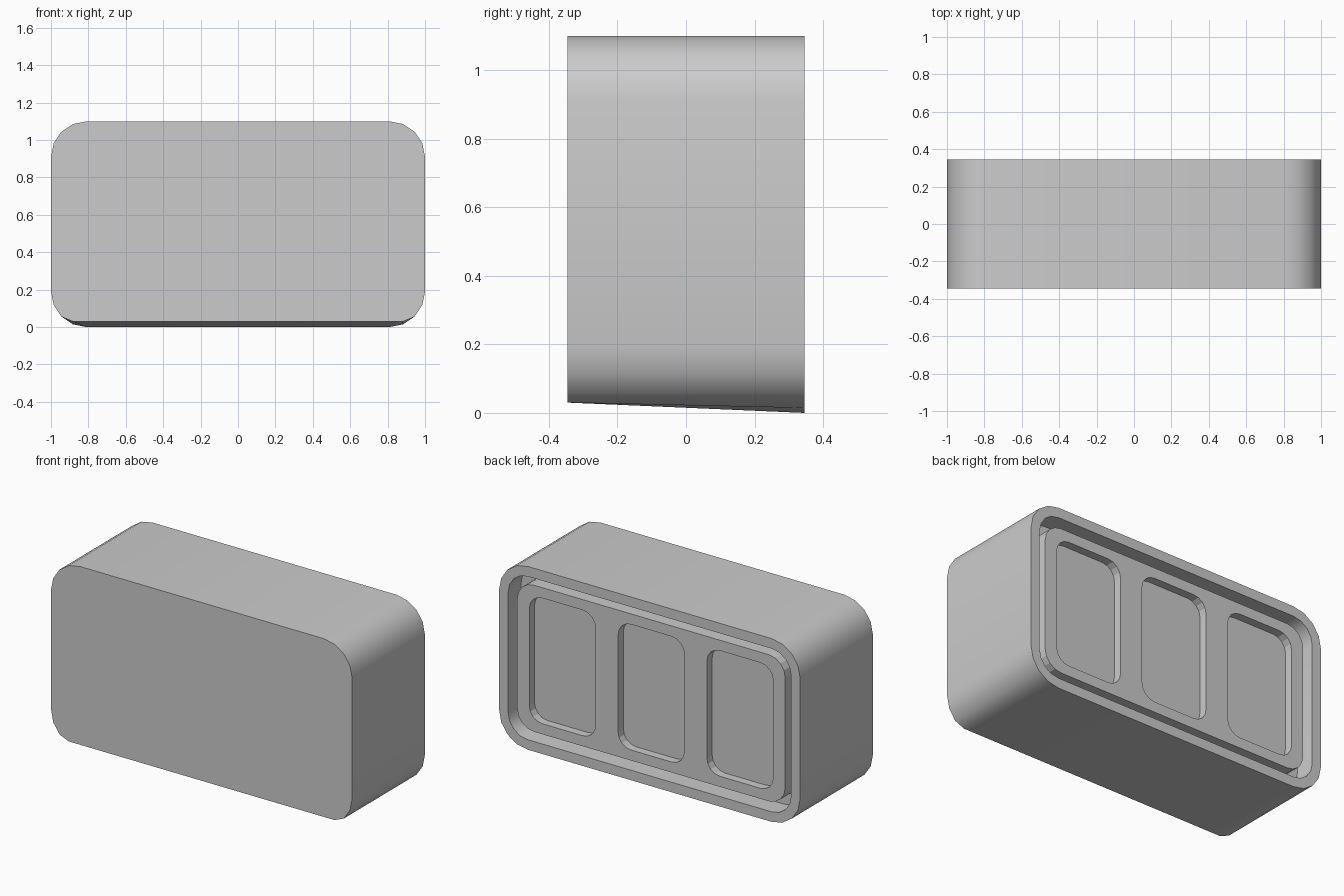
import bpy, bmesh
from math import sin, cos, pi

if "Cube" in bpy.data.objects:
    bpy.data.objects.remove(bpy.data.objects["Cube"])

W, H, D = 1.0, 0.55, 0.345      # half width, half height, half depth


def ring(cx, hw, hh, r, y, seg):
    """Rounded rectangle in the xz plane, centred on (cx, H)."""
    pts = []
    for k, (sx, sz) in enumerate([(1, 1), (-1, 1), (-1, -1), (1, -1)]):
        for i in range(seg + 1):
            a = (k + i / seg) * pi / 2
            pts.append((cx + sx * (hw - r) + r * cos(a), y,
                        H + sz * (hh - r) + r * sin(a)))
    return pts


def loft(name, rings):
    """Skin successive rings and cap both ends."""
    bm = bmesh.new()
    loops = [[bm.verts.new(p) for p in pts] for pts in rings]
    n = len(loops[0])
    for a, b in zip(loops, loops[1:]):
        for i in range(n):
            j = (i + 1) % n
            bm.faces.new((a[i], a[j], b[j], b[i]))
    bm.faces.new(loops[0])
    bm.faces.new(loops[-1])
    bmesh.ops.recalc_face_normals(bm, faces=bm.faces[:])
    mesh = bpy.data.meshes.new(name)
    bm.to_mesh(mesh)
    bm.free()
    ob = bpy.data.objects.new(name, mesh)
    bpy.context.collection.objects.link(ob)
    return ob


def smooth(ob):
    bpy.ops.object.select_all(action='DESELECT')
    ob.select_set(True)
    bpy.context.view_layer.objects.active = ob
    bpy.ops.object.shade_smooth_by_angle(angle=pi / 6)


# Casing: flat front with raised lower edge, rim and recess at the back
floor = D - 0.12
front = [(x, y, max(z, 0.03)) for x, y, z in ring(0, W, H, 0.19, -D, 4)]
casing = loft("casing", [front,
                         ring(0, W, H, 0.19, D, 4),
                         ring(0, W - 0.06, H - 0.06, 0.13, D, 4),
                         ring(0, W - 0.06, H - 0.06, 0.13, floor, 4)])
smooth(casing)

# Back panel standing in the recess, with a groove all round
face = D - 0.015
panel = loft("back_panel", [ring(0, 0.89, 0.44, 0.11, floor - 0.02, 4),
                            ring(0, 0.89, 0.44, 0.11, face, 4)])

# Three shallow pockets cut into the panel
for i in (-1, 0, 1):
    cutter = loft("pocket_cutter", [ring(i * 0.59, 0.22, 0.377, 0.085, face - 0.05, 4),
                                    ring(i * 0.59, 0.22, 0.377, 0.085, face + 0.1, 4)])
    cutter.hide_render = True
    cutter.hide_set(True)
    mod = panel.modifiers.new("pocket", 'BOOLEAN')
    mod.operation = 'DIFFERENCE'
    mod.solver = 'EXACT'
    mod.object = cutter
